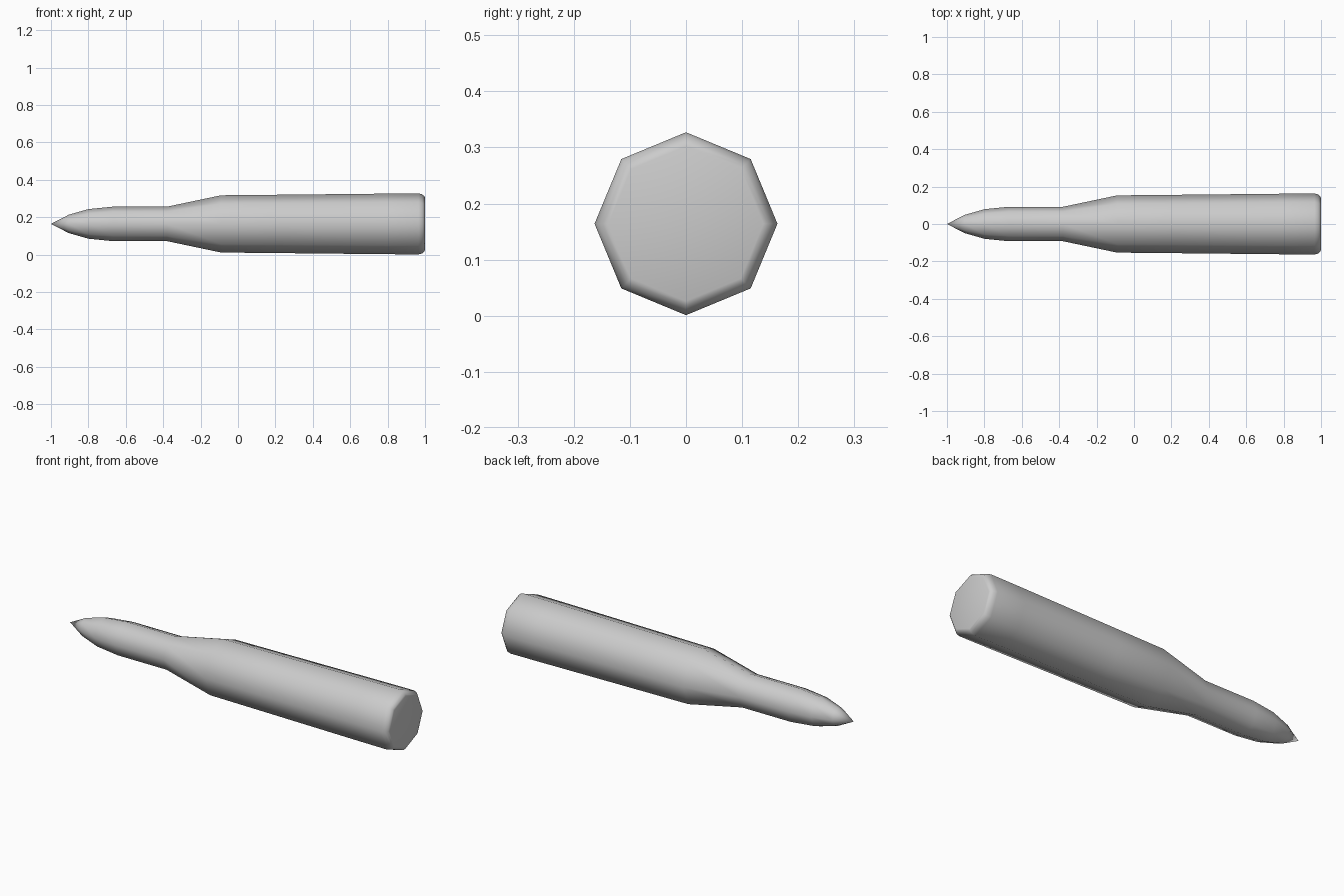
import bpy, bmesh
from math import cos, sin, pi

if "Cube" in bpy.data.objects:
    bpy.data.objects.remove(bpy.data.objects["Cube"])

SIDES = 8
CENTRE_Z = 0.164

# Lengthwise profile (x, radius): pointed nose, neck, shoulder, body, rounded rim
profile = [(-0.905, 0.049), (-0.80, 0.079), (-0.67, 0.092), (-0.38, 0.092),
           (-0.09, 0.153), (0.22, 0.156), (0.80, 0.162), (0.965, 0.163),
           (0.985, 0.158), (0.997, 0.147), (1.0, 0.138)]

bm = bmesh.new()
tip = bm.verts.new((-1, 0, CENTRE_Z))
rings = []
for x, r in profile:
    rings.append([bm.verts.new((x, r * cos(2 * pi * i / SIDES),
                                CENTRE_Z + r * sin(2 * pi * i / SIDES)))
                  for i in range(SIDES)])

# Nose fan, side bands and flat base
for i in range(SIDES):
    j = (i + 1) % SIDES
    bm.faces.new((tip, rings[0][i], rings[0][j]))
    for a, b in zip(rings, rings[1:]):
        bm.faces.new((a[i], b[i], b[j], a[j]))
bm.faces.new(rings[-1])
bmesh.ops.recalc_face_normals(bm, faces=bm.faces)
for f in bm.faces:
    f.smooth = True

mesh = bpy.data.meshes.new("cartridge")
bm.to_mesh(mesh)
bm.free()
obj = bpy.data.objects.new("cartridge", mesh)
bpy.context.collection.objects.link(obj)
